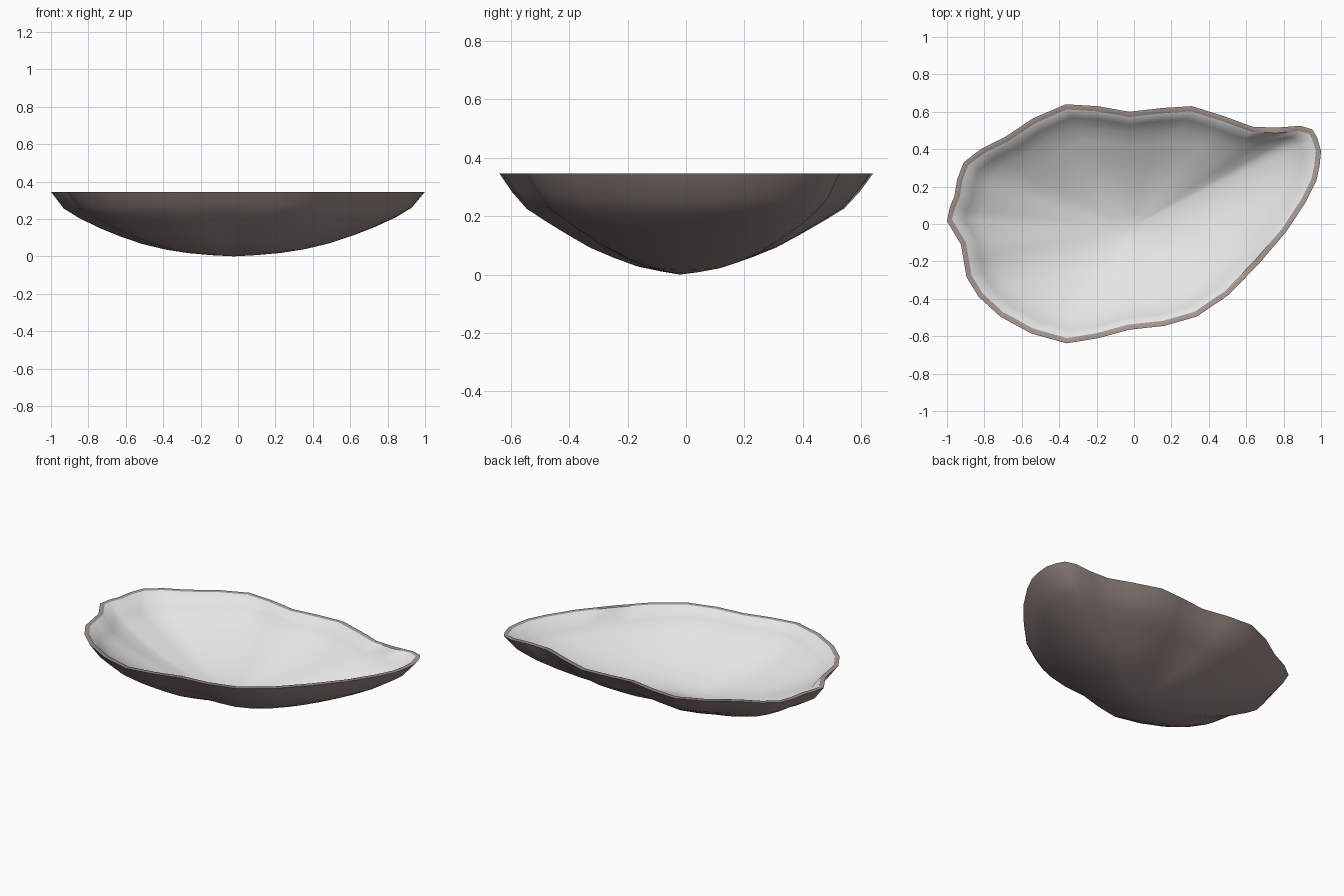
import bpy, bmesh, math
from mathutils import Vector

if "Cube" in bpy.data.objects:
    bpy.data.objects.remove(bpy.data.objects["Cube"])

def mat(name, rgb):
    m = bpy.data.materials.new(name)
    m.diffuse_color = (*rgb, 1)
    m.use_nodes = True
    m.node_tree.nodes["Principled BSDF"].inputs["Base Color"].default_value = m.diffuse_color
    return m

# Rim outline seen from above, clockwise from the left end
RIM = [(-1, .015), (-.985, .09), (-.96, .15), (-.945, .24), (-.91, .33), (-.82, .40),
       (-.69, .465), (-.54, .565), (-.365, .64), (-.195, .63), (-.025, .60), (.15, .62),
       (.31, .63), (.485, .575), (.635, .52), (.76, .515), (.89, .525), (.955, .505),
       (.98, .46), (1, .39), (.992, .31), (.975, .23), (.92, .12), (.815, -.04),
       (.67, -.21), (.505, -.38), (.335, -.495), (.16, -.545), (-.025, -.565),
       (-.19, -.61), (-.36, -.638), (-.55, -.585), (-.715, -.495), (-.83, -.39),
       (-.895, -.285), (-.91, -.2), (-.925, -.11)]
C = Vector((-.02, -.02))
TOP = .345
# Height profiles from the centre to the rim, lengthwise and crosswise
LONG = [(0, 0), (.17, .025), (.33, .075), (.5, .19), (.65, .335), (.81, .53), (.93, .74), (1, 1)]
CROSS = [(0, 0), (.23, .087), (.47, .26), (.66, .46), (.86, .68), (1, 1)]
RINGS = [.12, .25, .37, .5, .62, .74, .85, .93, 1]

def lookup(table, t):
    for (a, fa), (b, fb) in zip(table, table[1:]):
        if t <= b:
            return fa + (fb - fa) * (t - a) / (b - a)
    return table[-1][1]

def inset(pts, d):
    out = []
    for i, p in enumerate(pts):
        e = (pts[(i + 1) % len(pts)] - pts[i - 1]).normalized()
        out.append(p + Vector((e.y, -e.x)) * d)
    return out

bm = bmesh.new()

def bowl(outline, floor, index):
    """Dish of scaled outlines; returns its top loop."""
    n = len(outline)
    tip = bm.verts.new((C.x, C.y, floor))
    prev = None
    for t in RINGS:
        loop = []
        for p in outline:
            d = p - C
            w = d.y ** 2 / d.length_squared
            f = lookup(LONG, t) * (1 - w) + lookup(CROSS, t) * w
            q = C + d * t
            loop.append(bm.verts.new((q.x, q.y, floor + (TOP - floor) * f)))
        for i in range(n):
            j = (i + 1) % n
            vs = (tip, loop[i], loop[j]) if prev is None else (prev[i], loop[i], loop[j], prev[j])
            face = bm.faces.new(vs)
            face.material_index = index
        prev = loop
    return prev

outer = [Vector(p) for p in RIM]
a = bowl(outer, 0, 0)                  # rough outside
b = bowl(inset(outer, .028), .03, 1)   # pearly inside
for i in range(len(a)):                # flat rim
    j = (i + 1) % len(a)
    bm.faces.new((a[i], a[j], b[j], b[i])).material_index = 2

bmesh.ops.recalc_face_normals(bm, faces=bm.faces)
me = bpy.data.meshes.new("half_shell")
bm.to_mesh(me)
bm.free()
for m in (mat("outer brown", (.32, .255, .235)),
          mat("inner pearl white", (.78, .78, .78)),
          mat("rim taupe", (.38, .31, .285))):
    me.materials.append(m)
ob = bpy.data.objects.new("half_shell", me)
bpy.context.collection.objects.link(ob)
bpy.context.view_layer.objects.active = ob
ob.select_set(True)
bpy.ops.object.shade_smooth_by_angle(angle=math.radians(60))
